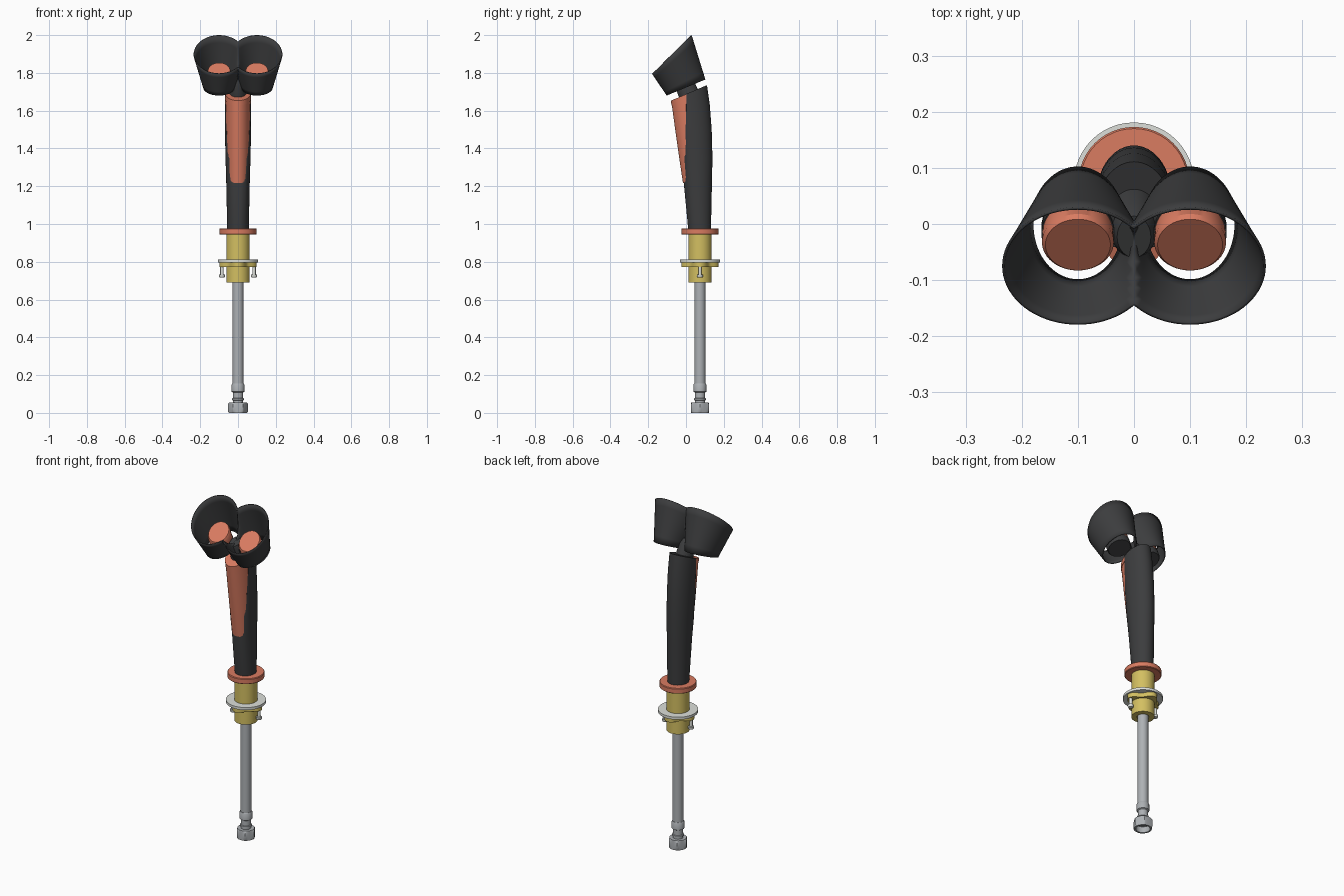
import bpy, bmesh, math
from mathutils import Vector, Matrix

if "Cube" in bpy.data.objects:
    bpy.data.objects.remove(bpy.data.objects["Cube"])

SEG = 48
AX = 0.074            # y of the lower column axis
TILT = math.radians(22.5)
# Local frame of the tilted head: (x, u, w) -> world
HEAD = Matrix.Translation((0, 0, 1.7225)) @ Matrix.Rotation(TILT, 4, 'X')


def material(name, rgb):
    m = bpy.data.materials.new(name)
    m.diffuse_color = (*rgb, 1)
    m.use_nodes = True
    m.node_tree.nodes["Principled BSDF"].inputs["Base Color"].default_value = m.diffuse_color
    return m


DARK = material("charcoal", (0.045, 0.046, 0.048))
CORAL = material("coral", (0.70, 0.20, 0.12))
BRASS = material("brass", (0.65, 0.52, 0.12))
PALE = material("pale_metal", (0.72, 0.74, 0.70))
STEEL = material("steel", (0.42, 0.44, 0.46))


def loft(name, rings, mat, closed=False, caps=True, half=False):
    """Skin equal-length rings; cap the ends, join last to first, or leave open."""
    bm = bmesh.new()
    vs = [[bm.verts.new(p) for p in r] for r in rings]
    n = len(vs[0])
    pairs = list(zip(vs, vs[1:])) + ([(vs[-1], vs[0])] if closed else [])
    for a, b in pairs:
        for i in range(n):
            j = (i + 1) % n
            bm.faces.new((a[i], a[j], b[j], b[i]))
    if caps and not closed:
        bm.faces.new(vs[0][::-1])
        bm.faces.new(vs[-1])
    if half:      # keep only x > 0, ready for mirroring
        bmesh.ops.bisect_plane(bm, geom=bm.verts[:] + bm.edges[:] + bm.faces[:], dist=1e-5,
                               plane_co=(0, 0, 0), plane_no=(1, 0, 0), clear_inner=True)
    bmesh.ops.remove_doubles(bm, verts=bm.verts, dist=1e-6)
    if caps:
        bmesh.ops.recalc_face_normals(bm, faces=bm.faces)
    me = bpy.data.meshes.new(name)
    bm.to_mesh(me)
    bm.free()
    ob = bpy.data.objects.new(name, me)
    bpy.context.collection.objects.link(ob)
    me.materials.append(mat)
    return ob


def angles(n=SEG):
    return [2 * math.pi * i / n for i in range(n)]


def lathe(name, profile, mat, x=0, y=AX, n=SEG, closed=False):
    """Revolve (radius, z) points about a vertical axis."""
    return loft(name, [[(x + r * math.cos(a), y + r * math.sin(a), z) for a in angles(n)]
                       for r, z in profile], mat, closed)


def head_ring(x, u, rx, ru, w, slope=0, n=SEG):
    """Ellipse in the head frame; slope tips its plane forward."""
    return [HEAD @ Vector((x + rx * math.cos(a), u + ru * math.sin(a),
                           w + slope * (u + ru * math.sin(a)))) for a in angles(n)]


# Hood: one flared tube trimmed at the centre plane, mirrored, thickened inward
low = head_ring(0.1, 0, 0.084, 0.111, 0, n=72)
high = head_ring(0.1, -0.002, 0.135, 0.136, 0.191, 0.4, n=72)
hood = loft("hood", [[a.lerp(b, t / 6) for a, b in zip(low, high)] for t in range(7)],
            DARK, caps=False, half=True)
mirror = hood.modifiers.new("mirror", 'MIRROR')
mirror.merge_threshold = 0.0005
wall = hood.modifiers.new("wall", 'SOLIDIFY')
wall.thickness, wall.offset = 0.005, -1

# Eyepieces: dark cup below, coral chamfered lens barrel above
for side, label in ((-1, "left"), (1, "right")):
    x = side * 0.1
    loft(f"eyepiece_cup_{label}", [head_ring(x, 0, 0.060, 0.060, 0.004),
                                   head_ring(x, 0, 0.065, 0.065, 0.012),
                                   head_ring(x, 0, 0.065, 0.065, 0.045)], DARK)
    loft(f"eyepiece_{label}", [head_ring(x, 0, 0.063, 0.063, 0.04),
                               head_ring(x, 0, 0.064, 0.064, 0.085, 0.36),
                               head_ring(x, 0, 0.058, 0.058, 0.097, 0.36)], CORAL)

# Neck and bridge joining the head to the handle
loft("neck", [head_ring(0, 0, 0.045, 0.055, -0.06),
              head_ring(0, 0, 0.042, 0.052, 0.03),
              head_ring(0, 0, 0.03, 0.04, 0.06)], DARK)
loft("bridge", [[HEAD @ Vector((x, 0.03 * u, w)) for u, w in
                 ((-1, 0.006), (1, 0.006), (1, 0.035), (-1, 0.035))]
                for x in (-0.1, 0.1)], DARK)

# Handle sections: front y, front z, back y, back z, half width, flat-front y
SECTIONS = [(0.012, 0.97, 0.132, 0.97, 0.057, -1),
            (-0.016, 1.22, 0.137, 1.20, 0.062, -0.012),
            (-0.034, 1.34, 0.140, 1.35, 0.066, -0.008),
            (-0.052, 1.465, 0.136, 1.50, 0.069, -0.003),
            (-0.067, 1.575, 0.126, 1.63, 0.070, 0.0),
            (-0.078, 1.655, 0.111, 1.735, 0.069, 0.003)]


def grip_ring(sec, flat=True, inset=0.0, drop=0.0, proud=0.0):
    yf, zf, yb, zb, rx, clamp = sec
    yf, yb, rx = yf - proud, yb - inset, rx - inset
    cy, cz, hy, hz = (yf + yb) / 2, (zf + zb) / 2, (yb - yf) / 2, (zb - zf) / 2
    out = []
    for a in angles(64):
        s = max(math.sin(a), (clamp - cy) / hy) if flat else math.sin(a)
        out.append((rx * math.cos(a), cy + s * hy, cz + s * hz - drop))
    return out


loft("handle_shell", [grip_ring(s) for s in SECTIONS], DARK)
loft("handle_front_panel", [grip_ring(s, False, 0.003, 0.003) for s in SECTIONS[1:]], CORAL)
trim = [a + (b - a) * 0.68 for a, b in zip(SECTIONS[4], SECTIONS[5])]
loft("handle_trim", [grip_ring(s, False, 0.001, 0.002, 0.002) for s in (trim, SECTIONS[5])], CORAL)

# Collar, threaded shank, washer
lathe("collar", [(0.096, 0.945), (0.099, 0.948), (0.099, 0.973), (0.096, 0.977)], CORAL)
lathe("shank", [(0.062, 0.69), (0.062, 0.946), (0.032, 0.946), (0.032, 0.69)], BRASS, closed=True)
lathe("washer", [(0.107, 0.797), (0.107, 0.812)], PALE)


# Lobed lock nut with two screws
def lobed(r, amp, z):
    return [((r + amp * math.cos(4 * a)) * math.cos(a),
             AX + (r + amp * math.cos(4 * a)) * math.sin(a), z) for a in angles(64)]


loft("lock_nut", [lobed(0.085, 0.014, 0.772), lobed(0.085, 0.014, 0.797)], BRASS)
for side, label in ((-1, "left"), (1, "right")):
    lathe(f"screw_{label}", [(0.013, 0.717), (0.016, 0.722), (0.016, 0.732), (0.009, 0.733),
                             (0.009, 0.80)], PALE, x=side * 0.085, n=20)

# Supply tube with crimped ferrule
lathe("supply_tube", [(0.029, 0.14), (0.029, 0.75)], STEEL)
lathe("ferrule", [(0.027, 0.04), (0.027, 0.066), (0.031, 0.068), (0.031, 0.076), (0.027, 0.078),
                  (0.027, 0.108), (0.034, 0.112), (0.034, 0.150), (0.031, 0.155)], STEEL)


# Hex nut with rounded corners and a round bore
def hex_ring(limit, z):
    pts = []
    for a in angles(72):
        r = min(0.047 / math.cos(a % (math.pi / 3) - math.pi / 6), limit)
        pts.append((r * math.cos(a), AX + r * math.sin(a), z))
    return pts


loft("hex_nut", [hex_ring(r, z) for r, z in
                 ((0.048, 0), (0.054, 0.009), (0.054, 0.046), (0.046, 0.056), (0.026, 0.056),
                  (0.026, 0.035), (0.038, 0.035), (0.038, 0))], STEEL, closed=True)

# Smooth curved faces, keep edges crisp
bpy.ops.object.select_all(action='SELECT')
bpy.context.view_layer.objects.active = hood
bpy.ops.object.shade_smooth_by_angle(angle=math.radians(32))
